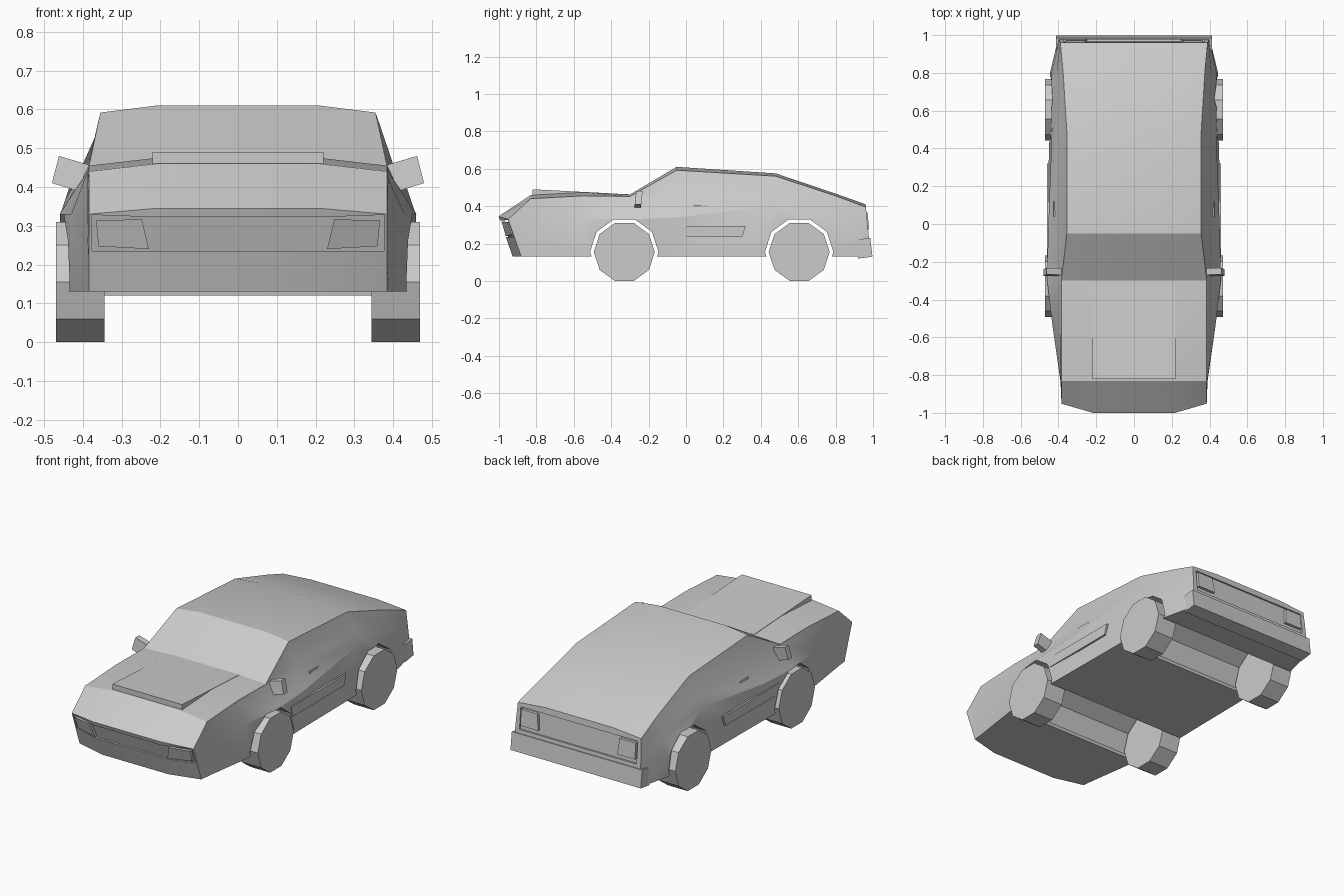
import bpy, bmesh, math

cube = bpy.data.objects.get("Cube")
if cube:
    bpy.data.objects.remove(cube, do_unlink=True)

grey = bpy.data.materials.new("plain grey")
grey.use_nodes = True
tone = (0.6, 0.6, 0.6, 1)
grey.diffuse_color = tone
grey.node_tree.nodes["Principled BSDF"].inputs["Base Color"].default_value = tone


def make(name, verts, faces):
    mesh = bpy.data.meshes.new(name)
    mesh.from_pydata(verts, [], faces)
    bm = bmesh.new()
    bm.from_mesh(mesh)
    bmesh.ops.recalc_face_normals(bm, faces=bm.faces)
    bm.to_mesh(mesh)
    bm.free()
    mesh.materials.append(grey)
    obj = bpy.data.objects.new(name, mesh)
    bpy.context.collection.objects.link(obj)
    return obj


def prism(name, start, end):
    """Solid between two matching outlines."""
    n = len(start)
    faces = [tuple(range(n)), tuple(range(n, 2 * n))]
    faces += [(i, (i + 1) % n, n + (i + 1) % n, n + i) for i in range(n)]
    return make(name, list(start) + list(end), faces)


def across(name, profile, x0, x1):
    """Side outline (y, z) extruded from x0 to x1."""
    return prism(name, [(x0, y, z) for y, z in profile], [(x1, y, z) for y, z in profile])


def decagon(y, z, r):
    return [(y + r * math.cos(math.tau * (i + 0.5) / 10 + math.pi / 2),
             z + r * math.sin(math.tau * (i + 0.5) / 10 + math.pi / 2)) for i in range(10)]


def nose_y(x, z):
    return -1 + 0.35 * (0.34 - z) + 0.26 * max(0, abs(x) - CROWN)


def tail_y(x, z):
    return 0.96 + 0.1 * (0.41 - z)


def slab(name, outline, surface, outer, inner):
    """Plate (x, z) laid on the nose or tail surface."""
    return prism(name, [(x, surface(x, z) + outer, z) for x, z in outline],
                 [(x, surface(x, z) + inner, z) for x, z in outline])


def carve(obj, cutter):
    mod = obj.modifiers.new("cut", "BOOLEAN")
    mod.operation = "DIFFERENCE"
    mod.solver = "EXACT"
    mod.object = cutter
    bpy.context.view_layer.objects.active = obj
    bpy.ops.object.modifier_apply(modifier=mod.name)
    bpy.data.objects.remove(cutter, do_unlink=True)


# Body shell, lofted nose to tail
CROWN, FLOOR = 0.21, 0.13
# y, lower width, belt width, belt z, shoulder x, shoulder z, edge x, edge z, crown z
stations = [
    (None, .385, .385, .2, .385, .27, .385, .33, .345),
    (-.83, .39, .39, .3, .388, .42, .385, .44, .46),
    (-.55, .43, .43, .33, .388, .44, .385, .455, .475),
    (-.3, .46, .46, .33, .388, .44, .385, .452, .462),
    (-.05, .455, .455, .34, .388, .45, .355, .592, .61),
    (.48, .45, .435, .4, .4, .46, .355, .56, .575),
    (.8, .445, .437, .24, .41, .35, .375, .455, .467),
    (None, .4, .4, .17, .395, .3, .39, .395, .41),
]
verts, faces = [], []
for k, (y, low, belt, zb, sh, zs, edge, ze, zc) in enumerate(stations):
    half = [(CROWN, zc), (edge, ze), (sh, zs), (belt, zb), (low, FLOOR), (CROWN, FLOOR)]
    ring = half + [(-x, z) for x, z in reversed(half)]
    surface = nose_y if k == 0 else tail_y
    verts += [(x, surface(x, z) if y is None else y, z) for x, z in ring]
N = 12
for k in range(len(stations) - 1):
    for i in range(N):
        j = (i + 1) % N
        faces.append((k * N + i, k * N + j, k * N + N + j, k * N + N + i))
for base in (0, (len(stations) - 1) * N):
    faces.append(tuple(base + i for i in range(6)))
    faces.append(tuple(base + i for i in range(6, 12)))
    faces.append(tuple(base + i for i in (0, 5, 6, 11)))
body = make("body", verts, faces)

# Wheel channels
AXLES, HUB = (-.33, .605), .155
for y in AXLES:
    carve(body, across("arch_cutter", decagon(y, HUB, .183), -.7, .7))

# Recessed light panels, front and rear
xs = (-.376, -CROWN, CROWN, .376)
front_outline = [(x, .235) for x in xs] + [(x, z) for x, z in zip(reversed(xs), (.328, .322, .322, .328))]
carve(body, slab("nose_cutter", front_outline, nose_y, -.06, .012))
rear_outline = [(-.37, .25), (.37, .25), (.37, .375), (-.37, .375)]
carve(body, slab("tail_cutter", rear_outline, tail_y, .05, -.01))

bpy.ops.object.select_all(action="DESELECT")
body.select_set(True)
bpy.context.view_layer.objects.active = body
bpy.ops.object.shade_smooth_by_angle(angle=math.radians(27))

# Hood scoop wedge
across("hood_scoop", [(-.82, .44), (-.82, .49), (-.3, .463), (-.3, .44)], -.22, .22)

# Rear bumper
across("rear_bumper", [(.905, .22), (.985, .23), (.997, .13), (.92, .12)], -.412, .412)

for side, s in (("left", 1), ("right", -1)):
    # Wheels
    for place, y in zip(("front", "rear"), AXLES):
        across(f"{place}_{side}_wheel", decagon(y, HUB, HUB / math.cos(math.pi / 10)), s * .345, s * .47)

    # Lamps
    head = [(.248, .317), (.366, .313), (.36, .247), (.23, .24)]
    slab(f"{side}_headlight", [(s * x, z) for x, z in head], nose_y, -.004, .014)
    tail = [(.25, .275), (.362, .275), (.362, .365), (.26, .365)]
    slab(f"{side}_tail_light", [(s * x, z) for x, z in tail], tail_y, .006, -.012)

    # Door mirror
    mirror = [(.384, .457), (.462, .48), (.48, .41), (.415, .39)]
    prism(f"{side}_mirror", [(s * x, -.315 + .1 * z, z) for x, z in mirror],
          [(s * x, -.28 + .1 * z, z) for x, z in mirror])

    # Door handle and lower side trim
    across(f"{side}_door_handle", [(.04, .39), (.12, .39), (.12, .405), (.04, .405)], s * .39, s * .426)
    across(f"{side}_side_trim", [(-.16, .235), (.3, .235), (.32, .295), (-.18, .295)], s * .45, s * .461)
